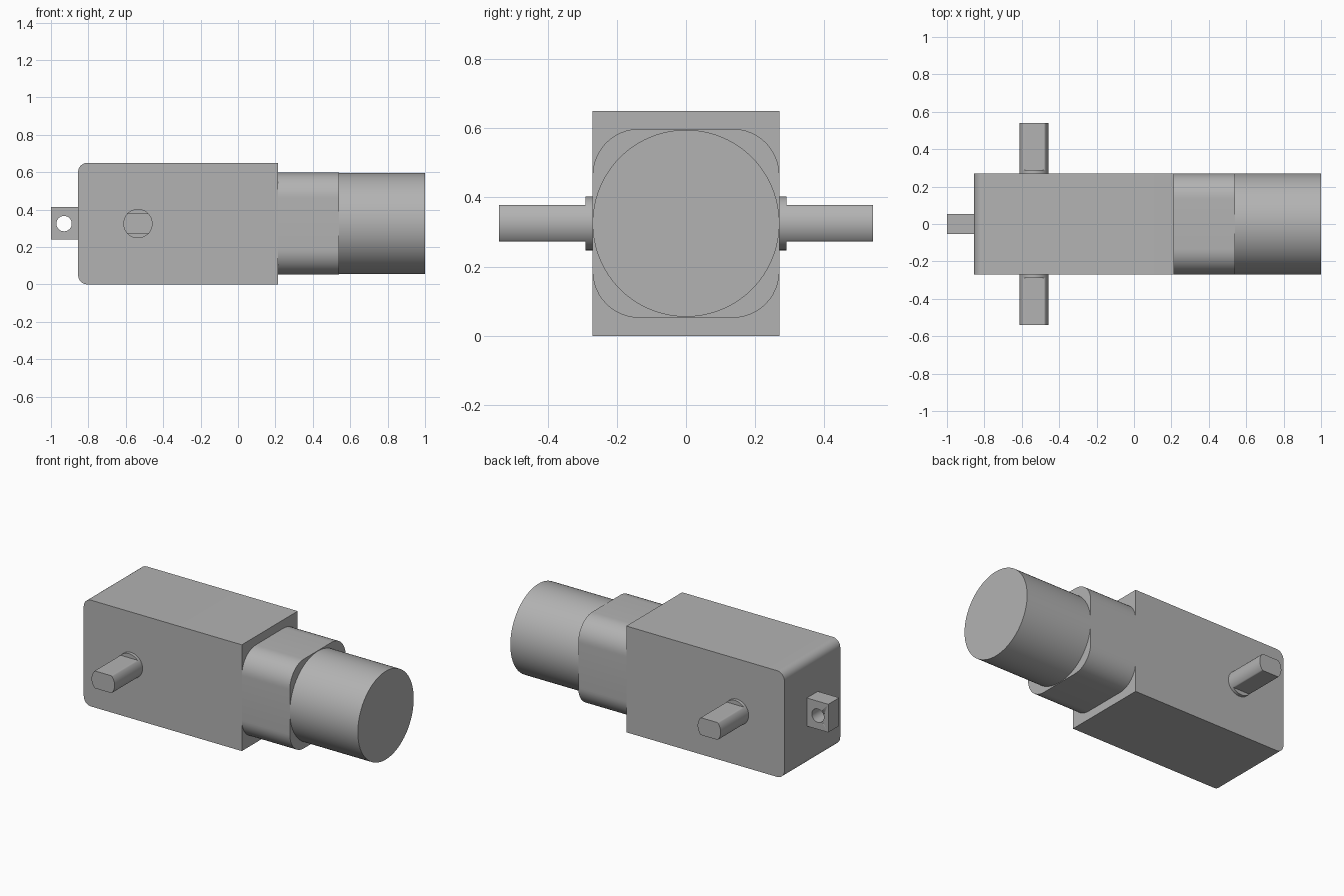
import bpy
import bmesh
from math import pi
from mathutils import Matrix, Vector

cube = bpy.data.objects.get("Cube")
if cube:
    bpy.data.objects.remove(cube, do_unlink=True)

GREY = (0.45, 0.45, 0.45, 1)
grey = bpy.data.materials.new("plain grey")
grey.use_nodes = True
grey.diffuse_color = GREY
grey.node_tree.nodes["Principled BSDF"].inputs["Base Color"].default_value = GREY

MID = 0.325    # height of the motor axis
HALF = 0.27    # half width of the housing
SHAFT_X = -0.535


def finish(name, bm):
    bmesh.ops.recalc_face_normals(bm, faces=bm.faces)
    mesh = bpy.data.meshes.new(name)
    bm.to_mesh(mesh)
    bm.free()
    mesh.materials.append(grey)
    obj = bpy.data.objects.new(name, mesh)
    bpy.context.collection.objects.link(obj)
    bpy.ops.object.select_all(action="DESELECT")
    bpy.context.view_layer.objects.active = obj
    obj.select_set(True)
    bpy.ops.object.shade_smooth_by_angle(angle=pi / 6)
    return obj


def box(name, low, high, radius=0, round_edge=None):
    """Box between two corners; edges chosen by round_edge(a, b) get filleted."""
    low, high = Vector(low), Vector(high)
    bm = bmesh.new()
    bmesh.ops.create_cube(bm, size=1)
    for v in bm.verts:
        v.co = (low + high) / 2 + v.co * (high - low)
    if round_edge:
        edges = [e for e in bm.edges if round_edge(e.verts[0].co, e.verts[1].co)]
        bmesh.ops.bevel(bm, geom=edges, offset=radius, segments=12,
                        profile=0.5, affect="EDGES")
    return finish(name, bm)


def cylinder(name, axis, radius, start, end, centre, flat=None):
    """Cylinder along X or Y; flat trims it to a height above and below centre."""
    bm = bmesh.new()
    bmesh.ops.create_cone(bm, cap_ends=True, segments=96, radius1=radius,
                          radius2=radius, depth=abs(end - start))
    turn = Matrix.Rotation(pi / 2, 4, "Y" if axis == "X" else "X")
    bmesh.ops.transform(bm, matrix=turn, verts=bm.verts)
    along = Vector((1, 0, 0)) if axis == "X" else Vector((0, 1, 0))
    if flat:
        for v in bm.verts:
            v.co.z = max(-flat, min(flat, v.co.z))
    bmesh.ops.translate(bm, verts=bm.verts,
                        vec=Vector(centre) + along * (start + end) / 2)
    return finish(name, bm)


# Gearbox housing, its far end rounded at top and bottom
box("gearbox_housing", (-0.855, -HALF, 0), (0.215, HALF, 2 * MID), 0.05,
    lambda a, b: a.x < 0 and b.x < 0 and abs(a.y - b.y) > 0.1)

# Intermediate block with rounded long edges
box("intermediate_block", (0.215, -HALF, 0.052), (0.54, HALF, 0.598), 0.135,
    lambda a, b: abs(a.x - b.x) > 0.1)

# Motor can
cylinder("motor_can", "X", HALF, 0.54, 1, (0, 0, MID))

# Output shafts with two flats, each on a round collar
for side, sign in (("front", -1), ("back", 1)):
    cylinder(side + "_shaft_collar", "Y", 0.078, sign * HALF, sign * 0.29,
             (SHAFT_X, 0, MID))
    cylinder(side + "_shaft", "Y", 0.078, sign * 0.29, sign * 0.54,
             (SHAFT_X, 0, MID), flat=0.053)

# Mounting tab with a through hole
tab = box("mounting_tab", (-1, -0.053, 0.241), (-0.855, 0.053, 0.413))
drill = cylinder("hole_cutter", "Y", 0.041, -0.2, 0.2, (-0.93, 0, MID))
drill.hide_render = True
cut = tab.modifiers.new("hole", "BOOLEAN")
cut.operation = "DIFFERENCE"
cut.solver = "EXACT"
cut.object = drill
bpy.context.view_layer.objects.active = tab
bpy.ops.object.modifier_apply(modifier=cut.name)
bpy.data.objects.remove(drill, do_unlink=True)
